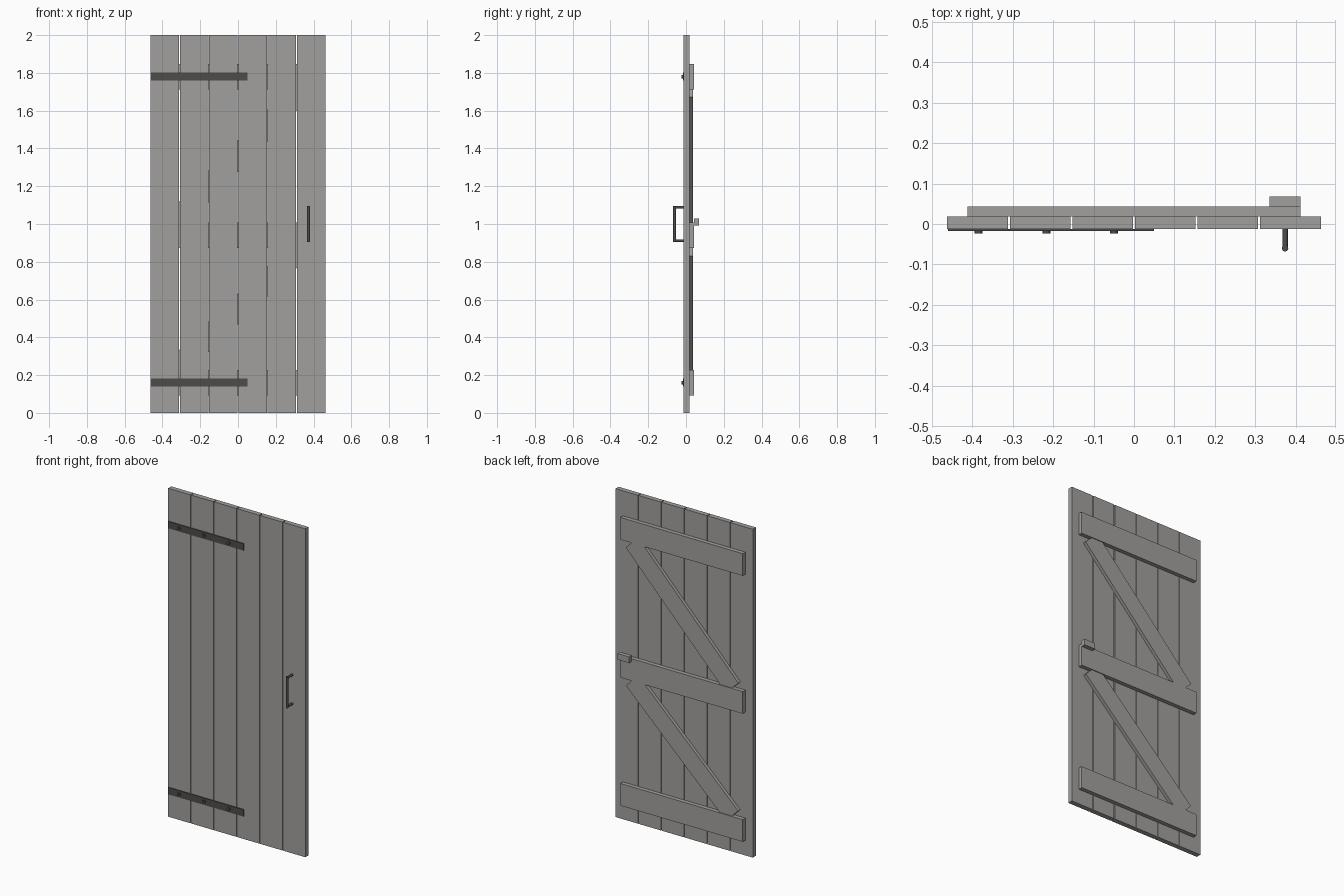
import bpy, math
from mathutils import Vector

if "Cube" in bpy.data.objects:
    bpy.data.objects.remove(bpy.data.objects["Cube"])


def material(name, rgb):
    m = bpy.data.materials.new(name)
    m.diffuse_color = (*rgb, 1)
    m.use_nodes = True
    m.node_tree.nodes["Principled BSDF"].inputs["Base Color"].default_value = m.diffuse_color
    return m


WOOD = material("weathered wood", (0.36, 0.352, 0.34))
IRON = material("dark iron", (0.075, 0.073, 0.069))


def box(name, x, y, z, mat):
    """Box from (min, max) ranges on each axis."""
    bpy.ops.mesh.primitive_cube_add(size=1, location=[sum(r) / 2 for r in (x, y, z)])
    ob = bpy.context.object
    ob.name = name
    ob.scale = [r[1] - r[0] for r in (x, y, z)]
    bpy.ops.object.transform_apply(location=False, rotation=False, scale=True)
    ob.data.materials.append(mat)
    return ob


def rod(name, a, b, radius, mat, sides=16):
    """Cylinder running from point a to point b."""
    a, b = Vector(a), Vector(b)
    bpy.ops.mesh.primitive_cylinder_add(vertices=sides, radius=radius,
                                        depth=(b - a).length, location=(a + b) / 2)
    ob = bpy.context.object
    ob.name = name
    ob.rotation_euler = (b - a).to_track_quat('Z', 'Y').to_euler()
    bpy.ops.object.shade_smooth_by_angle(angle=math.radians(40))
    ob.data.materials.append(mat)
    return ob


FRONT, BACK = -0.012, 0.018            # plank faces
PLANK, PITCH = 0.15, 0.155
RAIL_H = 0.135
RAILS = (0.16, 0.94, 1.78)             # rail centre heights

# Vertical planks with narrow gaps
for i in range(6):
    cx = (i - 2.5) * PITCH
    box("plank", (cx - PLANK / 2, cx + PLANK / 2), (FRONT, BACK), (0, 2), WOOD)

# Horizontal rails on the back
for z in RAILS:
    box("rail", (-0.4125, 0.4125), (BACK, BACK + 0.025),
        (z - RAIL_H / 2, z + RAIL_H / 2), WOOD)

# Diagonal braces between the rails, square-cut at the ends
for low, high in zip(RAILS, RAILS[1:]):
    dx, dz = 0.675, high - low - RAIL_H
    length, mid = math.hypot(dx, dz), (low + high) / 2
    brace = box("brace", (-length / 2, length / 2), (BACK, BACK + 0.02),
                (mid - 0.0585, mid + 0.0585), WOOD)
    brace.rotation_euler.y = -math.atan2(dz, dx)

# Latch block on the back
box("latch_block", (0.336, 0.4125), (BACK + 0.025, 0.068), (0.991, 1.028), WOOD)

# Strap hinges with bolts on the front
for z in (RAILS[0], RAILS[2]):
    box("hinge_strap", (-0.46, 0.05), (FRONT - 0.005, FRONT), (z - 0.021, z + 0.021), IRON)
    for x in (-0.385, -0.217, -0.05):
        rod("hinge_bolt", (x, FRONT - 0.003, z), (x, FRONT - 0.012, z), 0.01, IRON, 12)

# Pull handle: upright grip and two posts
rod("handle_grip", (0.374, -0.06, 0.905), (0.374, -0.06, 1.095), 0.008, IRON)
for z in (0.912, 1.088):
    rod("handle_post", (0.374, FRONT, z), (0.374, -0.06, z), 0.007, IRON)
